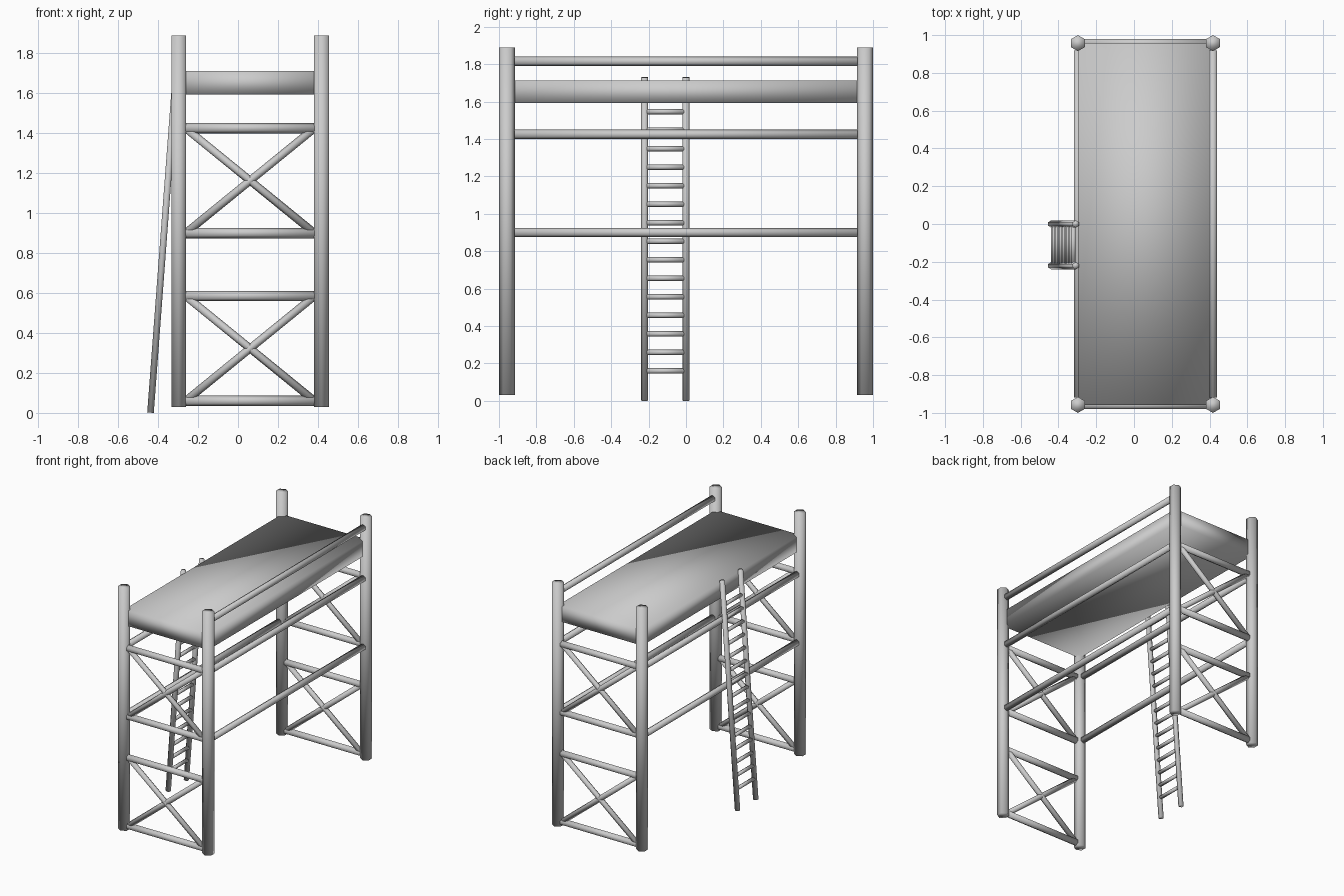
import bpy, math
from mathutils import Vector

if "Cube" in bpy.data.objects:
    bpy.data.objects.remove(bpy.data.objects["Cube"])

XL, XR, Y = -0.297, 0.418, 0.9575   # post centres


def make(name, verts, faces):
    me = bpy.data.meshes.new(name)
    me.from_pydata(verts, [], faces)
    me.shade_smooth()
    ob = bpy.data.objects.new(name, me)
    bpy.context.collection.objects.link(ob)
    return ob


def tube(name, a, b, r, corner, n=6):
    """Hexagonal tube from a to b; 'corner' is the direction an edge points to."""
    a, b = Vector(a), Vector(b)
    d = (b - a).normalized()
    u = Vector(corner)
    u = (u - d * u.dot(d)).normalized()
    v = d.cross(u)
    ring = [(u * math.cos(t) + v * math.sin(t)) * r
            for t in (2 * math.pi * i / n for i in range(n))]
    verts = [a + p for p in ring] + [b + p for p in ring]
    faces = [(i, (i + 1) % n, n + (i + 1) % n, n + i) for i in range(n)]
    faces += [tuple(range(n - 1, -1, -1)), tuple(range(n, 2 * n))]
    return make(name, verts, faces)


# corner posts
for x in (XL, XR):
    for y in (-Y, Y):
        tube("corner_post", (x, y, 0.03), (x, y, 1.89), 0.0425, (0, 1, 0))

# end frames: cross rails and X braces
xa, xb = XL + 0.035, XR - 0.035
for y in (-Y, Y):
    for lo, hi in ((0.06, 0.585), (0.9, 1.425)):
        for z in (lo, hi):
            tube("end_rail", (xa, y, z), (xb, y, z), 0.026, (0, 0, 1))
        tube("cross_brace", (xa, y, lo), (xb, y, hi), 0.02, (0, 0, 1))
        tube("cross_brace", (xa, y, hi), (xb, y, lo), 0.02, (0, 0, 1))

# long side rails
for x in (XL, XR):
    for z in (0.9, 1.425):
        tube("side_rail", (x, -0.918, z), (x, 0.918, z), 0.025, (0, 0, 1))

# guard rail on the side away from the ladder
tube("guard_rail", (XR, -0.918, 1.815), (XR, 0.918, 1.815), 0.025, (0, 0, 1))

# softly shaded platform slab
make("platform",
     [(x, y, z) for z in (1.593, 1.712) for y in (-Y, Y) for x in (XL, XR)],
     [(0, 2, 3, 1), (4, 5, 7, 6), (0, 1, 5, 4), (2, 6, 7, 3), (0, 4, 6, 2), (1, 3, 7, 5)])

# leaning ladder
foot, head = (-0.438, 0.001), (-0.308, 1.73)


def lean(z):
    t = (z - foot[1]) / (head[1] - foot[1])
    return foot[0] + t * (head[0] - foot[0])


for y in (-0.221, 0.0):
    tube("ladder_rail", (foot[0], y, foot[1]), (head[0], y, head[1]), 0.019, (0, 1, 0))
for i in range(15):
    z = 0.16 + i * 0.099
    tube("ladder_rung", (lean(z), -0.21, z), (lean(z), -0.011, z), 0.0145, (0, 0, 1))
